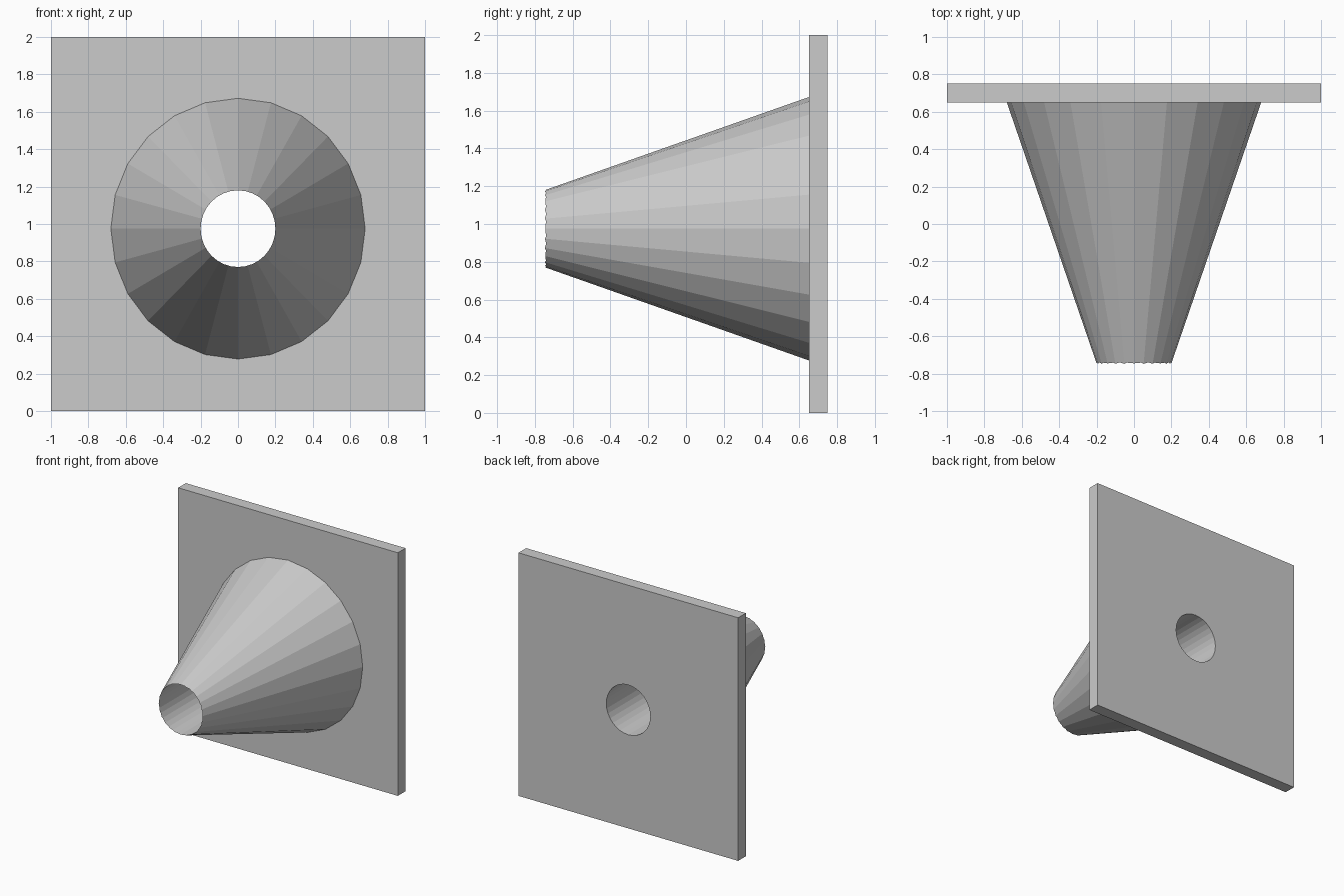
import bpy
from math import pi

if "Cube" in bpy.data.objects:
    bpy.data.objects.remove(bpy.data.objects["Cube"])

CENTER_Z = 0.975
STRETCH = 1.025  # round parts are slightly taller than wide


def cone_along_y(name, sides, r_front, r_back, y_front, y_back):
    """Flat-shaded frustum whose axis runs along y."""
    bpy.ops.mesh.primitive_cone_add(
        vertices=sides, radius1=r_back, radius2=r_front,
        depth=y_back - y_front, rotation=(pi / 2, 0, 0),
        location=(0, (y_front + y_back) / 2, CENTER_Z))
    ob = bpy.context.object
    ob.name = name
    ob.scale = (1, STRETCH, 1)
    bpy.ops.object.transform_apply(location=True, rotation=True, scale=True)
    return ob


def boolean(target, tool, operation):
    mod = target.modifiers.new(operation.lower(), 'BOOLEAN')
    mod.operation = operation
    mod.solver = 'EXACT'
    mod.object = tool
    bpy.context.view_layer.objects.active = target
    bpy.ops.object.modifier_apply(modifier=mod.name)
    bpy.data.objects.remove(tool)


# Square back plate
bpy.ops.mesh.primitive_cube_add(size=1, location=(0, 0.70, 1))
plate = bpy.context.object
plate.name = "nozzle_with_plate"
plate.scale = (2, 0.10, 2)
bpy.ops.object.transform_apply(location=True, rotation=True, scale=True)

# Tapered nozzle, sunk into the plate; its thin tip is removed by the bore
slope = (0.68 - 0.20) / (0.65 + 0.745)
nozzle = cone_along_y("nozzle", 24, 0.20 - slope * 0.255,
                      0.68 + slope * 0.05, -1.0, 0.70)
boolean(plate, nozzle, 'UNION')

# Straight bore through everything
bore = cone_along_y("bore", 32, 0.20, 0.20, -1.2, 1.0)
boolean(plate, bore, 'DIFFERENCE')
